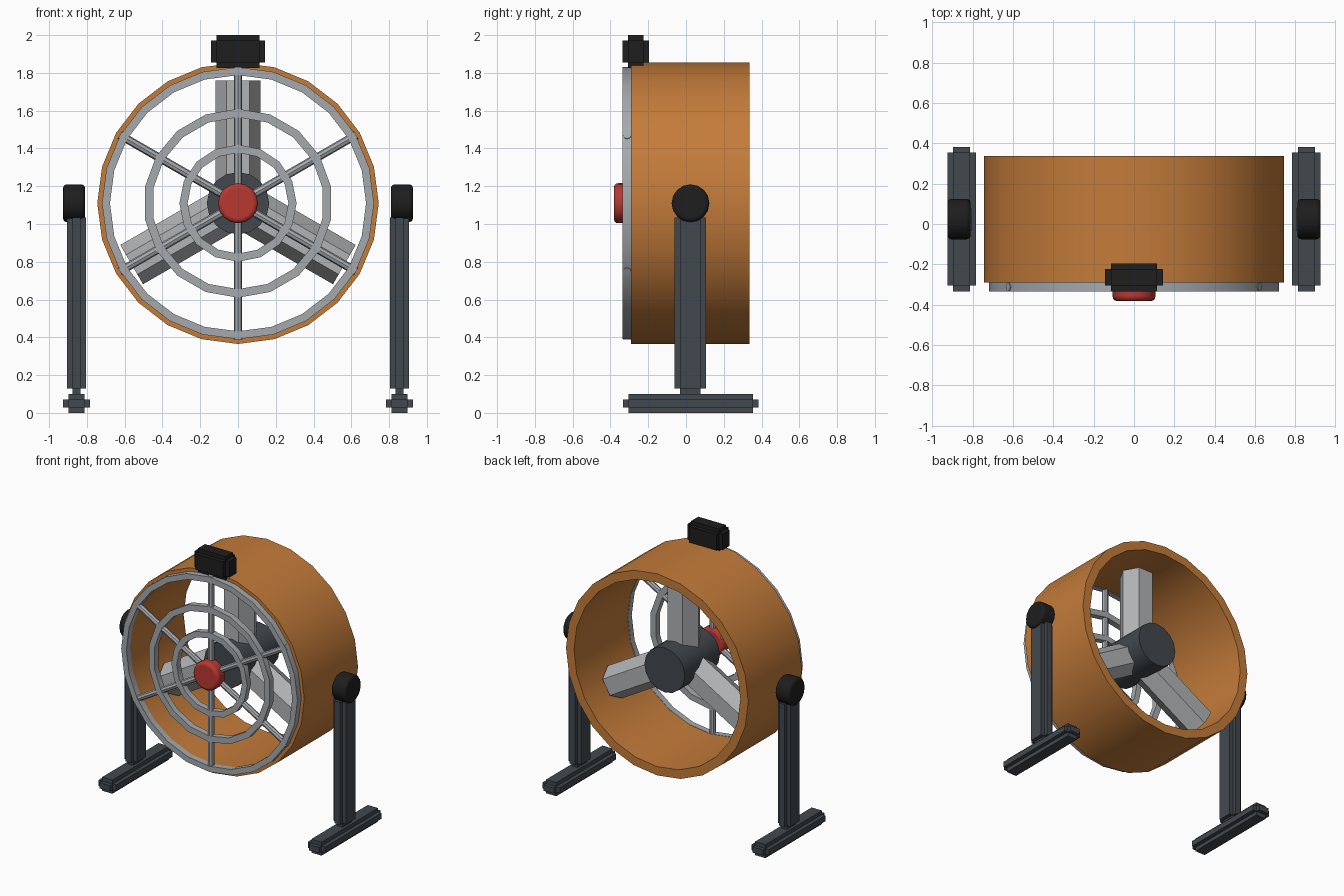
import bpy, bmesh, math
from mathutils import Matrix, Vector

if "Cube" in bpy.data.objects:
    bpy.data.objects.remove(bpy.data.objects["Cube"])

AXLE = Vector((0, 0.024, 1.11))  # centre of the drum


def material(name, rgb):
    m = bpy.data.materials.new(name)
    m.use_nodes = True
    m.diffuse_color = (*rgb, 1)
    m.node_tree.nodes["Principled BSDF"].inputs["Base Color"].default_value = (*rgb, 1)
    return m


orange = material("orange paint", (0.55, 0.2, 0.042))
steel = material("grey steel", (0.38, 0.4, 0.42))
pale = material("pale blade metal", (0.44, 0.45, 0.46))
slate = material("dark slate", (0.055, 0.066, 0.076))
black = material("black plastic", (0.013, 0.013, 0.013))
red = material("red cap", (0.48, 0.04, 0.03))


def finish(name, bm, mat, bevel=0):
    bmesh.ops.recalc_face_normals(bm, faces=bm.faces)
    me = bpy.data.meshes.new(name)
    bm.to_mesh(me)
    bm.free()
    me.materials.append(mat)
    ob = bpy.data.objects.new(name, me)
    bpy.context.collection.objects.link(ob)
    if bevel:
        mod = ob.modifiers.new("edge", 'BEVEL')
        mod.width, mod.segments = bevel, 3
        mod.limit_method, mod.angle_limit = 'ANGLE', math.radians(50)
    bpy.ops.object.select_all(action='DESELECT')
    ob.select_set(True)
    bpy.context.view_layer.objects.active = ob
    bpy.ops.object.shade_smooth_by_angle(angle=math.radians(31))
    return ob


def rod(name, start, end, radius, sides, mat, bevel=0, spin=0):
    """Prism or cylinder between two points."""
    a, b = Vector(start), Vector(end)
    turn = (b - a).to_track_quat('Z', 'Y').to_matrix().to_4x4()
    bm = bmesh.new()
    bmesh.ops.create_cone(
        bm, cap_ends=True, segments=sides, radius1=radius, radius2=radius,
        depth=(b - a).length,
        matrix=Matrix.Translation((a + b) / 2) @ turn @ Matrix.Rotation(spin, 4, 'Z'))
    return finish(name, bm, mat, bevel)


def ring(name, outer, inner, y0, y1, sides, mat):
    """Square-section ring around the fan axis."""
    bm = bmesh.new()
    loops = []
    for i in range(sides):
        t = math.tau * i / sides
        loops.append([bm.verts.new((r * math.sin(t), y, AXLE.z + r * math.cos(t)))
                      for r, y in ((outer, y0), (outer, y1), (inner, y1), (inner, y0))])
    for i, a in enumerate(loops):
        b = loops[(i + 1) % sides]
        for k in range(4):
            j = (k + 1) % 4
            bm.faces.new((a[k], a[j], b[j], b[k]))
    return finish(name, bm, mat)


def notched_box(name, centre, size, mat, notch=0.029):
    """Box with a square step cut along every edge."""
    bm = bmesh.new()
    for axis in range(3):
        dims = [s if k == axis else s - 2 * notch for k, s in enumerate(size)]
        bmesh.ops.create_cube(
            bm, size=1, matrix=Matrix.Translation(centre) @ Matrix.Diagonal((*dims, 1)))
    return finish(name, bm, mat)


def radial(angle, r, y):
    """Point at a clock angle from straight up."""
    return Vector((r * math.sin(angle), y, AXLE.z + r * math.cos(angle)))


# Drum housing
ring("drum_housing", 0.745, 0.68, -0.29, 0.337, 24, orange)

# Front guard: rings, spokes and cap
ring("guard_outer_ring", 0.72, 0.678, -0.335, -0.29, 24, steel)
ring("guard_middle_ring", 0.5, 0.455, -0.335, -0.29, 18, steel)
ring("guard_inner_ring", 0.31, 0.267, -0.335, -0.29, 16, steel)
for i in range(3):
    t = i * math.pi / 3
    rod(f"guard_spoke_{i + 1}", radial(t, 0.722, -0.312), radial(t, -0.722, -0.312),
        0.022, 8, steel)
rod("guard_cap", radial(0, 0, -0.382), radial(0, 0, -0.285), 0.106, 16, red, 0.022)

# Motor hub and three hexagonal blades
rod("motor_hub", radial(0, 0, -0.16), radial(0, 0, 0.25), 0.165, 16, slate)
for i in range(3):
    t = i * math.tau / 3
    start, end = radial(t, 0.08, AXLE.y), radial(t, 0.65, AXLE.y)
    bm = bmesh.new()
    bmesh.ops.create_cone(
        bm, cap_ends=True, segments=6, radius1=0.12, radius2=0.12, depth=0.57,
        matrix=Matrix.Translation((start + end) / 2) @ Matrix.Rotation(t, 4, 'Y')
        @ Matrix.Rotation(math.pi / 2, 4, 'Z'))
    finish(f"blade_{i + 1}", bm, pale)

# Stand: foot, post and pivot knob on each side
for side, s in (("left", 1), ("right", -1)):
    notched_box(f"{side}_foot", (s * 0.855, AXLE.y, 0.05), (0.142, 0.717, 0.1), slate)
    notched_box(f"{side}_post", (s * 0.855, AXLE.y - 0.002, 0.582), (0.102, 0.166, 0.964), slate)
    rod(f"{side}_pivot_knob", (s * 0.81, AXLE.y, AXLE.z), (s * 0.926, AXLE.y, AXLE.z),
        0.1, 16, black, 0.02)

# Control box on top
notched_box("control_box", (0, -0.265, 1.9125), (0.286, 0.14, 0.175), black)
